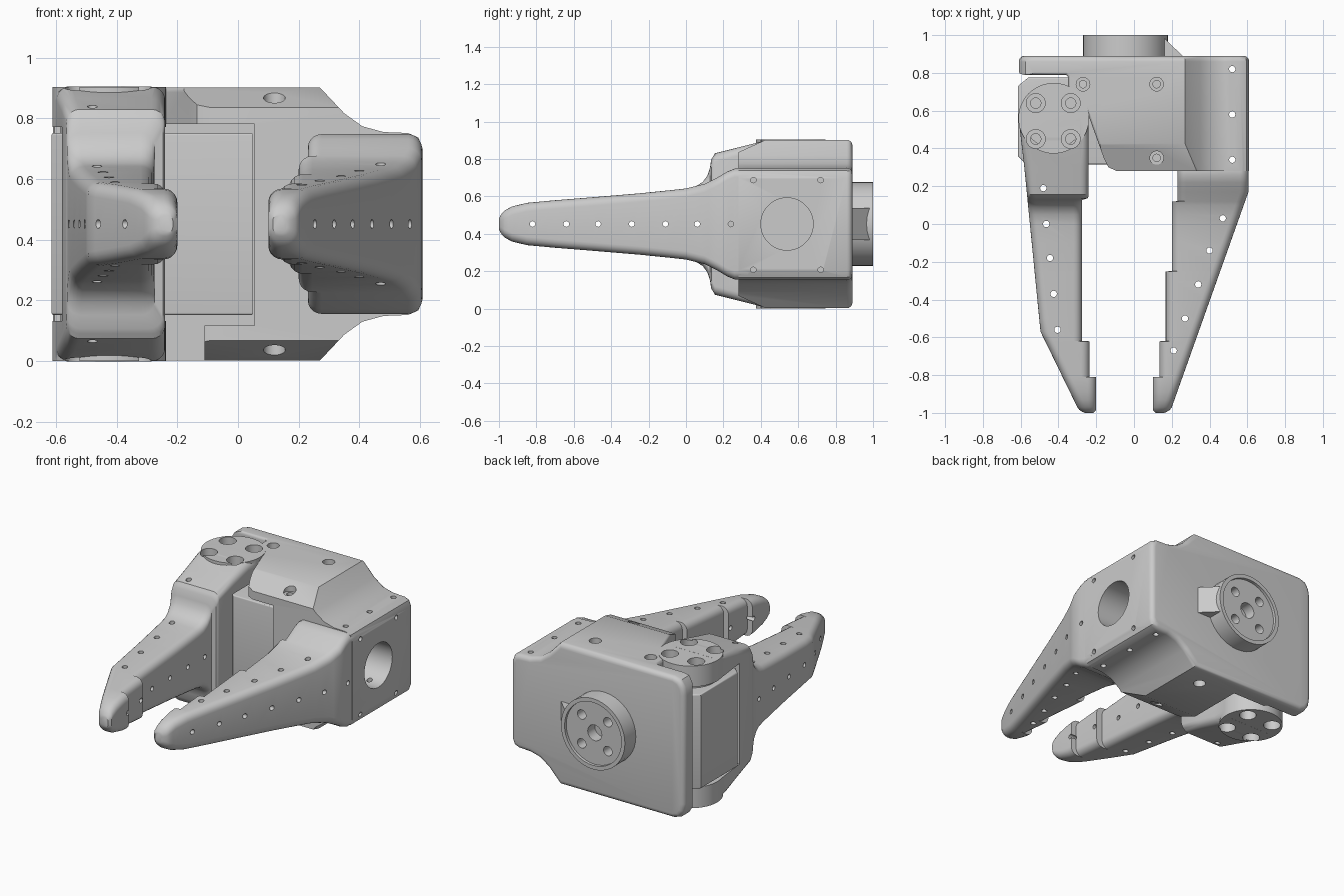
import bpy, bmesh, math
from mathutils import Matrix, Vector

if "Cube" in bpy.data.objects:
    bpy.data.objects.remove(bpy.data.objects["Cube"])

ZC = 0.455  # mid height


def new_obj(name, bm):
    bmesh.ops.recalc_face_normals(bm, faces=bm.faces[:])
    me = bpy.data.meshes.new(name)
    bm.to_mesh(me)
    bm.free()
    ob = bpy.data.objects.new(name, me)
    bpy.context.collection.objects.link(ob)
    return ob


def prism(name, pts, axis, a, b, bevel=0.0):
    """Extrude a 2D profile along an axis from a to b, rounding the end rims."""
    def p3(p, t):
        return {'x': (t, p[0], p[1]), 'y': (p[0], t, p[1]), 'z': (p[0], p[1], t)}[axis]
    bm = bmesh.new()
    lo = [bm.verts.new(p3(p, a)) for p in pts]
    hi = [bm.verts.new(p3(p, b)) for p in pts]
    n = len(pts)
    caps = [bm.faces.new(lo), bm.faces.new(hi)]
    for i in range(n):
        bm.faces.new((lo[i], lo[(i + 1) % n], hi[(i + 1) % n], hi[i]))
    bmesh.ops.recalc_face_normals(bm, faces=bm.faces[:])
    if bevel:
        edges = list({e for f in caps for e in f.edges})
        bmesh.ops.bevel(bm, geom=edges, offset=bevel, segments=4, profile=0.5,
                        affect='EDGES', clamp_overlap=True)
    return new_obj(name, bm)


def box(name, x0, x1, y0, y1, z0, z1):
    return prism(name, [(x0, y0), (x1, y0), (x1, y1), (x0, y1)], 'z', z0, z1)


def cylinders(name, items, axis, seg=24):
    """items: (u, v, radius, from, to) along one axis, merged into one mesh."""
    bm = bmesh.new()
    rot = {'x': Matrix.Rotation(math.pi / 2, 4, 'Y'),
           'y': Matrix.Rotation(math.pi / 2, 4, 'X'), 'z': Matrix()}[axis]
    for u, v, r, a, b in items:
        m = (a + b) / 2
        c = {'x': (m, u, v), 'y': (u, m, v), 'z': (u, v, m)}[axis]
        bmesh.ops.create_cone(bm, cap_ends=True, segments=seg, radius1=r, radius2=r,
                              depth=b - a, matrix=Matrix.Translation(Vector(c)) @ rot)
    return new_obj(name, bm)


def boolean(ob, other, op='DIFFERENCE'):
    m = ob.modifiers.new('bool', 'BOOLEAN')
    m.operation, m.object, m.solver = op, other, 'EXACT'
    bpy.context.view_layer.objects.active = ob
    bpy.ops.object.modifier_apply(modifier=m.name)
    bpy.data.objects.remove(other, do_unlink=True)


def lerp(table, y):
    if y <= table[0][0]:
        return table[0][1]
    for (a, va), (b, vb) in zip(table, table[1:]):
        if y <= b:
            return va + (vb - va) * (y - a) / (b - a)
    return table[-1][1]


def finger(name, height, outer, inner, ys):
    """Loft rounded rectangles along y from height and width tables."""
    bm = bmesh.new()
    rings = []
    for y in ys:
        h = lerp(height, y)
        x0, x1 = sorted((lerp(outer, y), lerp(inner, y)))
        r = min(0.045, h * 0.7, (x1 - x0) * 0.42)
        ring = []
        for k, (cx, cz) in enumerate([(x1 - r, h - r), (x0 + r, h - r),
                                      (x0 + r, r - h), (x1 - r, r - h)]):
            for i in range(6):
                t = math.pi / 2 * (k + i / 5)
                ring.append(bm.verts.new((cx + r * math.cos(t), y, ZC + cz + r * math.sin(t))))
        rings.append(ring)
    n = len(rings[0])
    for a, b in zip(rings, rings[1:]):
        for i in range(n):
            bm.faces.new((a[i], a[(i + 1) % n], b[(i + 1) % n], b[i]))
    bm.faces.new(rings[0])
    bm.faces.new(rings[-1])
    return new_obj(name, bm)


# palm body: back profile x top outline x sloped side profile
top = [(-0.61, 0.80), (-0.602, 0.85), (-0.575, 0.89), (-0.53, 0.905), (0.27, 0.905), (0.35, 0.82),
       (0.41, 0.777), (0.48, 0.758), (0.56, 0.755), (0.595, 0.74), (0.61, 0.70)]
body = prism('palm_and_fixed_finger', top + [(x, 2 * ZC - z) for x, z in reversed(top)],
             'y', 0.2, 0.89, 0.03)
outline = [(-0.585, 0.79), (-0.36, 0.79), (-0.35, 0.78), (-0.35, 0.72), (-0.29, 0.67), (-0.25, 0.6),
           (-0.16, 0.35), (-0.135, 0.30), (-0.09, 0.28), (0.62, 0.28), (0.62, 0.92),
           (-0.62, 0.92), (-0.62, 0.82), (-0.605, 0.797)]
boolean(body, prism('cut', outline, 'z', 0.004, 0.906, 0.02), 'INTERSECT')
boolean(body, prism('cut', [(0.25, 0.085), (0.43, 0.003), (0.95, 0.003), (0.95, 0.907),
                            (0.43, 0.907), (0.25, 0.825)], 'x', -0.7, 0.7), 'INTERSECT')
boolean(body, box('cut', -0.8, 0.055, 0.1, 0.785, 0.12, 0.785))
boolean(body, box('cut', -0.8, -0.11, 0.1, 0.783, -0.1, 0.2))

# fixed finger joined to the palm
tip_h = [(-1.0, 0.03), (-0.99, 0.05), (-0.97, 0.072), (-0.93, 0.094), (-0.85, 0.113), (-0.7, 0.127),
         (-0.5, 0.143), (-0.2, 0.168), (0.0, 0.19)]
ys = [-1, -0.995, -0.985, -0.97, -0.95, -0.93, -0.89, -0.85, -0.811, -0.809, -0.7, -0.621, -0.619,
      -0.57, -0.5, -0.4, -0.3, -0.251, -0.249, -0.1, 0, 0.05]
fixed = finger('fixed_finger', tip_h + [(0.1, 0.215), (0.17, 0.25), (0.22, 0.28), (0.26, 0.296)],
               [(-1, 0.16), (-0.99, 0.185), (-0.97, 0.2), (0.17, 0.606)],
               [(-1, 0.115), (-0.985, 0.1), (-0.811, 0.1), (-0.809, 0.135), (-0.621, 0.135),
                (-0.619, 0.168), (-0.251, 0.168), (-0.249, 0.2), (0.119, 0.2), (0.121, 0.23)],
               ys + [0.1, 0.119, 0.121, 0.17, 0.22, 0.26, 0.33])
boolean(body, fixed, 'UNION')

# moving finger with its clevis around the servo
moving = finger('moving_finger', tip_h + [(0.05, 0.2), (0.09, 0.225), (0.115, 0.26), (0.128, 0.30),
                                          (0.135, 0.345), (0.155, 0.378), (0.45, 0.4525)],
                [(-1, -0.26), (-0.99, -0.285), (-0.97, -0.3), (-0.57, -0.495), (0.14, -0.565),
                 (0.25, -0.575), (0.55, -0.61)],
                [(-1, -0.215), (-0.985, -0.2), (-0.811, -0.2), (-0.809, -0.235), (-0.621, -0.235),
                 (-0.619, -0.275), (0.128, -0.275), (0.137, -0.24)],
                ys + [0.09, 0.115, 0.128, 0.135, 0.145, 0.155, 0.3, 0.45, 0.55])
boolean(moving, cylinders('hub', [(-0.425, 0.56, 0.187, 0.003, 0.907)], 'z', 48), 'UNION')
boolean(moving, box('cut', -0.9, 0.1, 0.29, 0.9, 0.135, 0.775))

# cable bore and screw holes
boolean(body, cylinders('cut', [(0.54, ZC, 0.14, 0.09, 0.8)], 'x', 48))
hole_y = [-0.82, -0.64, -0.47, -0.29, -0.11, 0.06]
corner = [(y, z, 0.015, 0.5, 0.7) for y in (0.36, 0.72) for z in (0.21, 0.69)]
boolean(body, cylinders('cut', [(y, ZC, 0.015, -0.1, 0.8) for y in hole_y + [0.24]] + corner, 'x', 12))
boolean(moving, cylinders('cut', [(y, ZC, 0.015, -0.8, 0) for y in hole_y], 'x', 12))
pins = [(0.52, 0.82), (0.52, 0.58), (0.52, 0.34), (0.47, 0.03), (0.4, -0.14), (0.34, -0.32),
        (0.27, -0.5), (0.21, -0.67)]
boolean(body, cylinders('cut', [(x, y, 0.017, -0.1, 1) for x, y in pins], 'z', 12))
pins = [(-0.48, 0.19), (-0.465, 0.0), (-0.445, -0.18), (-0.425, -0.37), (-0.405, -0.56)]
boolean(moving, cylinders('cut', [(x, y, 0.017, -0.1, 1) for x, y in pins], 'z', 12))
for ob, spots, r in ((body, [(-0.27, 0.74), (0.12, 0.74), (0.12, 0.35)], 0.036),
                     (moving, [(x, y) for x in (-0.52, -0.335) for y in (0.45, 0.64)], 0.05)):
    boolean(ob, cylinders('cut', [(x, y, r, a, b) for x, y in spots
                                  for a, b in ((-0.1, 0.06), (0.85, 1))], 'z'))
    boolean(ob, cylinders('cut', [(x, y, r * 0.55, a, b) for x, y in spots
                                  for a, b in ((-0.1, 0.2), (0.7, 1))], 'z', 16))

# servo body and horns
servo = prism('servo', [(-0.615, 0.36), (-0.57, 0.315), (0.05, 0.315), (0.05, 0.775),
                        (-0.56, 0.775), (-0.615, 0.73)], 'z', 0.155, 0.755, 0.008)
horns = cylinders('servo_horns', [(-0.425, 0.56, 0.16, 0.13, 0.16),
                                  (-0.425, 0.56, 0.16, 0.75, 0.78)], 'z', 32)

# wrist mount on the back: recessed disc with a sloped key block
mount = cylinders('wrist_mount', [(-0.045, ZC, 0.225, 0.87, 1.0)], 'y', 40)
boolean(mount, prism('key', [(0.0, 0.87), (0.262, 0.87), (0.262, 0.885), (0.16, 0.985), (0.0, 0.985)],
                     'z', ZC - 0.085, ZC + 0.085), 'UNION')
boolean(mount, cylinders('cut', [(-0.045, ZC, 0.2, 0.982, 1.1)], 'y', 40))
bolts = [(-0.045 + 0.13 * math.cos(t), ZC + 0.13 * math.sin(t), 0.03, 0.91, 1.1)
         for t in (math.pi / 4 + k * math.pi / 2 for k in range(4))]
boolean(mount, cylinders('cut', bolts + [(-0.045, ZC, 0.05, 0.91, 1.1)], 'y', 20))

for ob in (body, moving, servo, horns, mount):
    bpy.ops.object.select_all(action='DESELECT')
    ob.select_set(True)
    bpy.context.view_layer.objects.active = ob
    bpy.ops.object.shade_smooth_by_angle(angle=math.radians(32))
    ob.location.z = -0.003
